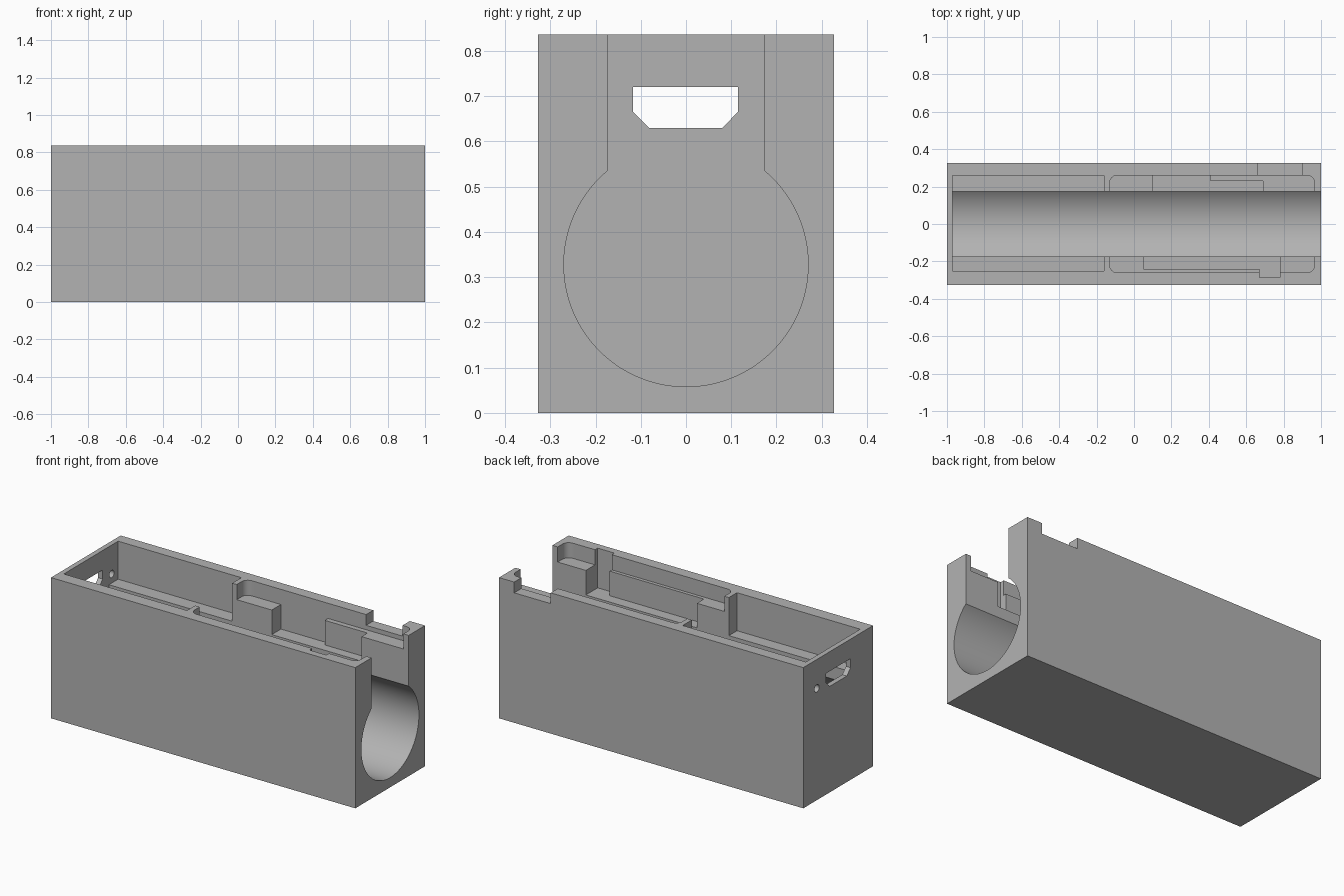
import bpy, bmesh, math
from mathutils import Vector

cube = bpy.data.objects.get("Cube")
if cube:
    bpy.data.objects.remove(cube, do_unlink=True)

HALF_Y, TOP = 0.327, 0.836
INNER_X = -0.97           # inside of the closed end wall
SHELF, DEEP = 0.746, 0.60  # pocket floor heights

grey = bpy.data.materials.new("plain grey")
grey.use_nodes = True
grey.diffuse_color = (0.45, 0.45, 0.45, 1)
grey.node_tree.nodes["Principled BSDF"].inputs["Base Color"].default_value = (0.45, 0.45, 0.45, 1)


def prism(name, points, lo, hi, axis="z"):
    """Extrude a 2D outline along z (points are x, y) or x (points are y, z)."""
    bm = bmesh.new()
    place = (lambda p: (p[0], p[1], lo)) if axis == "z" else (lambda p: (lo, p[0], p[1]))
    face = bm.faces.new([bm.verts.new(place(p)) for p in points])
    ext = bmesh.ops.extrude_face_region(bm, geom=[face])
    shift = Vector((0, 0, hi - lo) if axis == "z" else (hi - lo, 0, 0))
    bmesh.ops.translate(bm, vec=shift, verts=[g for g in ext["geom"] if isinstance(g, bmesh.types.BMVert)])
    bmesh.ops.recalc_face_normals(bm, faces=bm.faces)
    mesh = bpy.data.meshes.new(name)
    bm.to_mesh(mesh)
    bm.free()
    mesh.materials.append(grey)
    obj = bpy.data.objects.new(name, mesh)
    bpy.context.collection.objects.link(obj)
    return obj


def arc(cx, cy, r, start, end, steps):
    angles = [math.radians(start + (end - start) * i / steps) for i in range(steps + 1)]
    return [(cx + r * math.cos(a), cy + r * math.sin(a)) for a in angles]


def rect(x0, x1, y0, y1):
    return [(x0, y0), (x1, y0), (x1, y1), (x0, y1)]


def rounded(x0, x1, y0, y1, r):
    corners = [(x1 - r, y1 - r), (x0 + r, y1 - r), (x0 + r, y0 + r), (x1 - r, y0 + r)]
    return [p for i, (x, y) in enumerate(corners) for p in arc(x, y, r, 90 * i, 90 * i + 90, 8)]


body = prism("housing_body", rect(-1, 1, -HALF_Y, HALF_Y), 0, TOP)

# Keyhole channel: round bore with a straight slot up to the open top
bore_r, bore_z, slot = 0.27, 0.328, 0.174
a = math.degrees(math.acos(slot / bore_r))
keyhole = arc(0, bore_z, bore_r, 180 - a, 360 + a, 112) + [(slot, 1), (-slot, 1)]

# Port opening with chamfered lower corners
port = [(-0.117, 0.72), (-0.117, 0.666), (-0.081, 0.63),
        (0.081, 0.63), (0.115, 0.666), (0.115, 0.72)]

# Deep component recesses on each side of the slot
left_recess = [(0.1, 0), (0.1, 0.26), (0.41, 0.26), (0.41, 0.23), (0.69, 0.23), (0.69, 0)]
right_recess = [(0.05, 0), (0.05, -0.24), (0.67, -0.24), (0.67, -0.285), (0.78, -0.285), (0.78, 0)]

cutters = [
    prism("channel_cutter", keyhole, INNER_X, 1.1, "x"),
    prism("rear_pocket_cutter", rect(INNER_X, -0.16, -0.25, 0.26), 0.61, 1),
    prism("front_pocket_cutter", rounded(-0.13, 0.965, -0.26, 0.26, 0.04), SHELF, 1),
    prism("left_recess_cutter", left_recess, DEEP, 1),
    prism("right_recess_cutter", right_recess, DEEP, 1),
    prism("side_notch_cutter", rect(0.66, 0.9, 0.2, 0.4), 0.772, 1),
    prism("port_cutter", port, -1.1, -0.9, "x"),
    prism("pin_hole_cutter", arc(0.2, 0.664, 0.022, 0, 345, 23), -1.1, -0.9, "x"),
]

# Carve every pocket out of the solid body
bpy.ops.object.select_all(action="DESELECT")
bpy.context.view_layer.objects.active = body
body.select_set(True)
for cutter in cutters:
    cutter.hide_render = True
    mod = body.modifiers.new(cutter.name, "BOOLEAN")
    mod.operation, mod.solver, mod.object = "DIFFERENCE", "EXACT", cutter
    bpy.ops.object.modifier_apply(modifier=mod.name)
    bpy.data.objects.remove(cutter, do_unlink=True)

bpy.ops.object.shade_smooth_by_angle(angle=math.radians(20))
